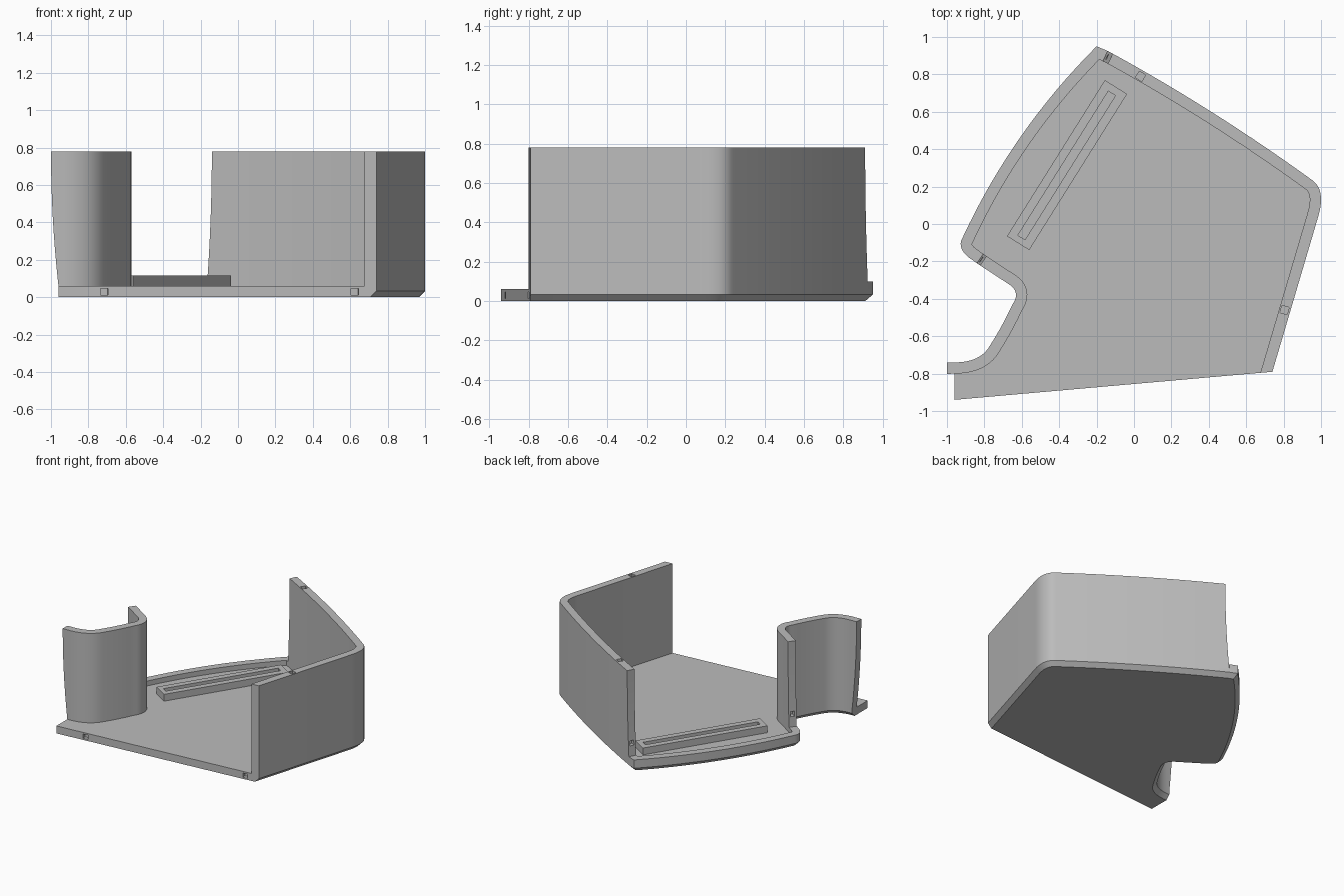
import bpy, bmesh, math
from mathutils import Vector, Matrix

cube = bpy.data.objects.get("Cube")
if cube:
    bpy.data.objects.remove(cube, do_unlink=True)

FLOOR, RIM, TOP, THICK, CHAMFER = 0.06, 0.10, 0.78, 0.06, 0.033

grey = bpy.data.materials.new("light grey plastic")
grey.use_nodes = True
grey.diffuse_color = (0.5, 0.5, 0.5, 1)
grey.node_tree.nodes["Principled BSDF"].inputs["Base Color"].default_value = (0.5, 0.5, 0.5, 1)


def finish(name, bm):
    bmesh.ops.recalc_face_normals(bm, faces=bm.faces)
    mesh = bpy.data.meshes.new(name)
    bm.to_mesh(mesh)
    bm.free()
    mesh.materials.append(grey)
    obj = bpy.data.objects.new(name, mesh)
    bpy.context.collection.objects.link(obj)
    return obj


def loft(name, rings):
    """Closed solid through a stack of matching rings."""
    bm = bmesh.new()
    loops = [[bm.verts.new(p) for p in ring] for ring in rings]
    n = len(loops[0])
    for low, high in zip(loops, loops[1:]):
        for i in range(n):
            j = (i + 1) % n
            bm.faces.new((low[i], low[j], high[j], high[i]))
    bm.faces.new(loops[0][::-1])
    bm.faces.new(loops[-1])
    return finish(name, bm)


def box(name, centre, size, angle):
    bm = bmesh.new()
    bmesh.ops.create_cube(bm, size=1, matrix=Matrix.Translation(centre)
                          @ Matrix.Rotation(angle, 4, "Z") @ Matrix.Diagonal((*size, 1)))
    return finish(name, bm)


def cut(obj, cutter):
    mod = obj.modifiers.new("cut", "BOOLEAN")
    mod.operation, mod.solver, mod.object = "DIFFERENCE", "EXACT", cutter
    bpy.context.view_layer.objects.active = obj
    bpy.ops.object.modifier_apply(modifier=mod.name)
    bpy.data.objects.remove(cutter, do_unlink=True)


def bezier(p, c, q, n):
    """Points after p up to q on a quadratic curve."""
    p, c, q = Vector(p), Vector(c), Vector(q)
    return [p * (1 - t) ** 2 + c * 2 * t * (1 - t) + q * t * t
            for t in (k / n for k in range(1, n + 1))]


def inset(pts, dist):
    """Move the outline inward, leaving the two cut edges in place."""
    n, result = len(pts), []
    for i, p in enumerate(pts):
        lines = []
        for e in ((i - 1) % n, i):
            d = (pts[(e + 1) % n] - pts[e]).normalized()
            lines.append((Vector((-d.y, d.x)), 0 if e in (0, n - 1) else dist))
        (a, da), (b, db) = lines
        det = a.x * b.y - a.y * b.x
        if abs(det) < 1e-4:
            move = a * da
        else:
            move = Vector(((da * b.y - db * a.y) / det, (a.x * db - b.x * da) / det))
        result.append(p + move)
    return result


# Outline, counter-clockwise from the front left corner
right_end, back_start, back_end = (0.985, 0.04), (0.945, 0.24), (-0.14, 0.925)
tip, arc_end, bend = (-0.2, 0.95), (-0.915, -0.07), (-0.65, -0.43)
outline = [Vector((-0.96, -0.94)), Vector((0.74, -0.79)), Vector(right_end)]
outline += bezier(right_end, (1.029, 0.188), back_start, 10)
outline += bezier(back_start, (0.42, 0.62), back_end, 14)
wall_end = len(outline) - 1
outline += [Vector(tip)] + bezier(tip, (-0.65, 0.50), arc_end, 16)
outline += bezier(arc_end, (-0.955, -0.135), (-0.86, -0.195), 8)
outline.append(Vector((-0.84, -0.21)))
post_start = len(outline) - 1
outline.append(Vector((-0.68, -0.315)))
outline += bezier((-0.68, -0.315), (-0.6, -0.36), bend, 10)
outline += bezier(bend, (-0.70, -0.54), (-0.77, -0.65), 5)
outline += bezier((-0.77, -0.65), (-0.82, -0.74), (-0.96, -0.74), 10)
inner = inset(outline, THICK)


def level(pts, z):
    return [(p.x, p.y, z) for p in pts]


def wall(name, first, last, z1, lean_first=0, lean_last=0, steps=1):
    """Strip along the outline; its ends lean along the wall with height."""
    rings = []
    for k in range(steps + 1):
        t = k / steps
        ease = 1 - (1 - t) ** 2
        sides = []
        for path in (outline, inner):
            side = [p.copy() for p in path[first:last + 1]]
            side[0] += (outline[first + 1] - outline[first]).normalized() * lean_first * ease
            side[-1] += (outline[last] - outline[last - 1]).normalized() * lean_last * ease
            sides.append(side)
        rings.append(level(sides[0] + sides[1][::-1], FLOOR + (z1 - FLOOR) * t))
    return loft(name, rings)


# Floor with a chamfered underside
floor = loft("floor", [level(inset(outline, CHAMFER), 0), level(outline, CHAMFER),
                       level(outline, FLOOR)])

# Walls and the low rim along the open side
main_wall = wall("corner_wall", 1, wall_end, TOP, 0, -0.03, 8)
alcove_wall = wall("alcove_wall", post_start, len(outline) - 1, TOP, 0.02, 0.04, 8)
rim = wall("open_side_rim", wall_end, post_start, RIM)

# Raised bar with a long slot
bar_angle = math.radians(57.9)
bar = box("slotted_bar", (-0.358, 0.315, 0.0875), (0.985, 0.14, 0.055), bar_angle)
cut(bar, box("slot_cutter", (-0.36, 0.313, 0.1), (0.91, 0.045, 0.2), bar_angle))

# Small square peg holes in the mating faces
HOLE = 0.04
front_angle = math.atan2(0.15, 1.70)
for x in (-0.715, 0.625):
    y = -0.94 + (x + 0.96) * math.tan(front_angle)
    cut(floor, box("hole_cutter", (x, y, 0.03), (HOLE, 0.06, 0.034), front_angle))
for x, y, angle in ((0.035, 0.79, -0.56), (0.805, -0.46, 1.28)):
    cut(main_wall, box("hole_cutter", (x, y, TOP), (HOLE, HOLE, 0.06), angle))
for obj, i, j in ((main_wall, wall_end, wall_end - 1),
                  (alcove_wall, post_start, post_start + 1)):
    along = outline[j] - outline[i]
    mid = (outline[i] + inner[i]) / 2 + along.normalized() * 0.012
    cut(obj, box("hole_cutter", (mid.x, mid.y, 0.2), (0.07, 0.03, HOLE),
                 math.atan2(along.y, along.x)))

# Smooth curves, sharp edges
bpy.ops.object.select_all(action="DESELECT")
for obj in (floor, main_wall, alcove_wall, rim, bar):
    obj.select_set(True)
bpy.context.view_layer.objects.active = floor
bpy.ops.object.shade_smooth_by_angle(angle=math.radians(30))
